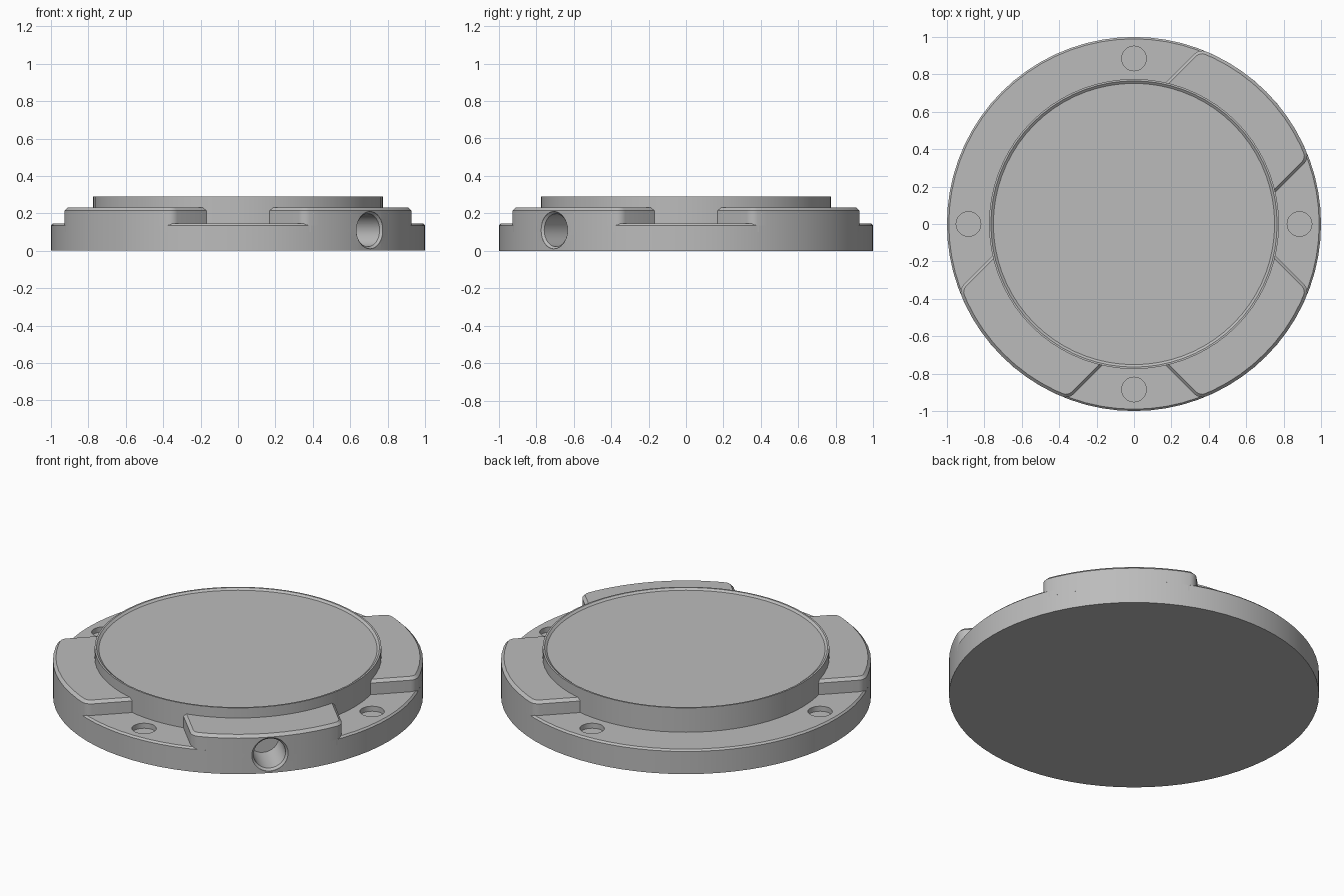
import bpy, bmesh, math
from mathutils import Matrix, Vector

cube = bpy.data.objects.get("Cube")
if cube:
    bpy.data.objects.remove(cube)

grey = bpy.data.materials.new("light grey metal")
grey.use_nodes = True
colour = (0.5, 0.5, 0.5, 1)
grey.diffuse_color = colour
grey.node_tree.nodes["Principled BSDF"].inputs["Base Color"].default_value = colour

FLOOR, PAD_TOP, HALF_WIDTH = 0.145, 0.23, 0.415


def finish(name, bm):
    bmesh.ops.recalc_face_normals(bm, faces=bm.faces)
    mesh = bpy.data.meshes.new(name)
    bm.to_mesh(mesh)
    bm.free()
    mesh.materials.append(grey)
    obj = bpy.data.objects.new(name, mesh)
    bpy.context.collection.objects.link(obj)
    return obj


def lathe(name, profile, segments, matrix=Matrix()):
    """Spin (radius, height) points round the local z axis; ends are capped."""
    bm = bmesh.new()
    rings = []
    for r, z in profile:
        angles = [math.tau * i / segments for i in range(segments)]
        rings.append([bm.verts.new((r * math.cos(a), r * math.sin(a), z)) for a in angles])
    for low, high in zip(rings, rings[1:]):
        for i in range(segments):
            j = (i + 1) % segments
            bm.faces.new((low[i], low[j], high[j], high[i]))
    bm.faces.new(rings[0])
    bm.faces.new(rings[-1])
    bm.transform(matrix)
    return finish(name, bm)


def make_pad(name, angle):
    """Raised block with straight parallel sides, rounded corners and a chamfered top."""
    bm = bmesh.new()
    t = math.asin(HALF_WIDTH)
    arc = [t * (i / 5 - 1) for i in range(11)]
    outline = [(0.62, -HALF_WIDTH)] + [(math.cos(a), math.sin(a)) for a in arc]
    outline.append((0.62, HALF_WIDTH))
    face = bm.faces.new([bm.verts.new((x, y, 0.1)) for x, y in outline])
    new = bmesh.ops.extrude_face_region(bm, geom=[face])["geom"]
    bmesh.ops.translate(bm, vec=(0, 0, PAD_TOP - 0.1),
                        verts=[v for v in new if isinstance(v, bmesh.types.BMVert)])

    # Round the outer upright corners
    corners = [e for e in bm.edges
               if abs(e.verts[0].co.z - e.verts[1].co.z) > 0.05
               and e.verts[0].co.x > 0.8 and abs(e.verts[0].co.y) > HALF_WIDTH - 0.001]
    bmesh.ops.bevel(bm, geom=corners, offset=0.035, segments=4, profile=0.5, affect='EDGES')
    # Chamfer the top rim
    rim = [e for e in bm.edges if all(v.co.z > PAD_TOP - 0.001 for v in e.verts)]
    bmesh.ops.bevel(bm, geom=rim, offset=0.016, segments=1, profile=0.5, affect='EDGES')
    bm.transform(Matrix.Rotation(angle, 4, 'Z'))
    return finish(name, bm)


def cut(obj, cutter):
    mod = obj.modifiers.new("hole", 'BOOLEAN')
    mod.operation, mod.solver, mod.object = 'DIFFERENCE', 'EXACT', cutter
    bpy.context.view_layer.objects.active = obj
    bpy.ops.object.modifier_apply(modifier=mod.name)


# Flange and central dish, turned as one piece
body = lathe("flange_and_dish", [
    (1, 0), (1, FLOOR - 0.01), (0.99, FLOOR), (0.775, FLOOR),
    (0.775, 0.29), (0.765, 0.29), (0.752, 0.28)], 72)

# Three raised pads on the diagonals
pads = [make_pad(name, math.radians(a)) for name, a in
        (("front_left_pad", -45), ("front_right_pad", -135), ("back_left_pad", 45))]

# Four shallow sockets in the flange
for i in range(4):
    a = i * math.pi / 2
    spot = Vector((0.885 * math.cos(a), 0.885 * math.sin(a), 0))
    cutter = lathe("socket_cutter", [(0.066, FLOOR - 0.03), (0.066, 0.2)], 32,
                   Matrix.Translation(spot))
    cut(body, cutter)
    bpy.data.objects.remove(cutter)

# Countersunk side bore through the front left pad
aim = (Matrix.Translation((0, 0, 0.11)) @ Matrix.Rotation(math.radians(-45), 4, 'Z')
       @ Matrix.Rotation(math.pi / 2, 4, 'Y'))
bore = lathe("bore_cutter", [(0.088, 0.78), (0.088, 0.983), (0.1, 0.995), (0.1, 1.1)], 32, aim)
for part in (body, pads[0]):
    cut(part, bore)
bpy.data.objects.remove(bore)

# Smooth the curved walls and keep the crisp edges
for part in [body] + pads:
    bpy.ops.object.select_all(action='DESELECT')
    part.select_set(True)
    bpy.context.view_layer.objects.active = part
    bpy.ops.object.shade_smooth_by_angle(angle=math.radians(25))
